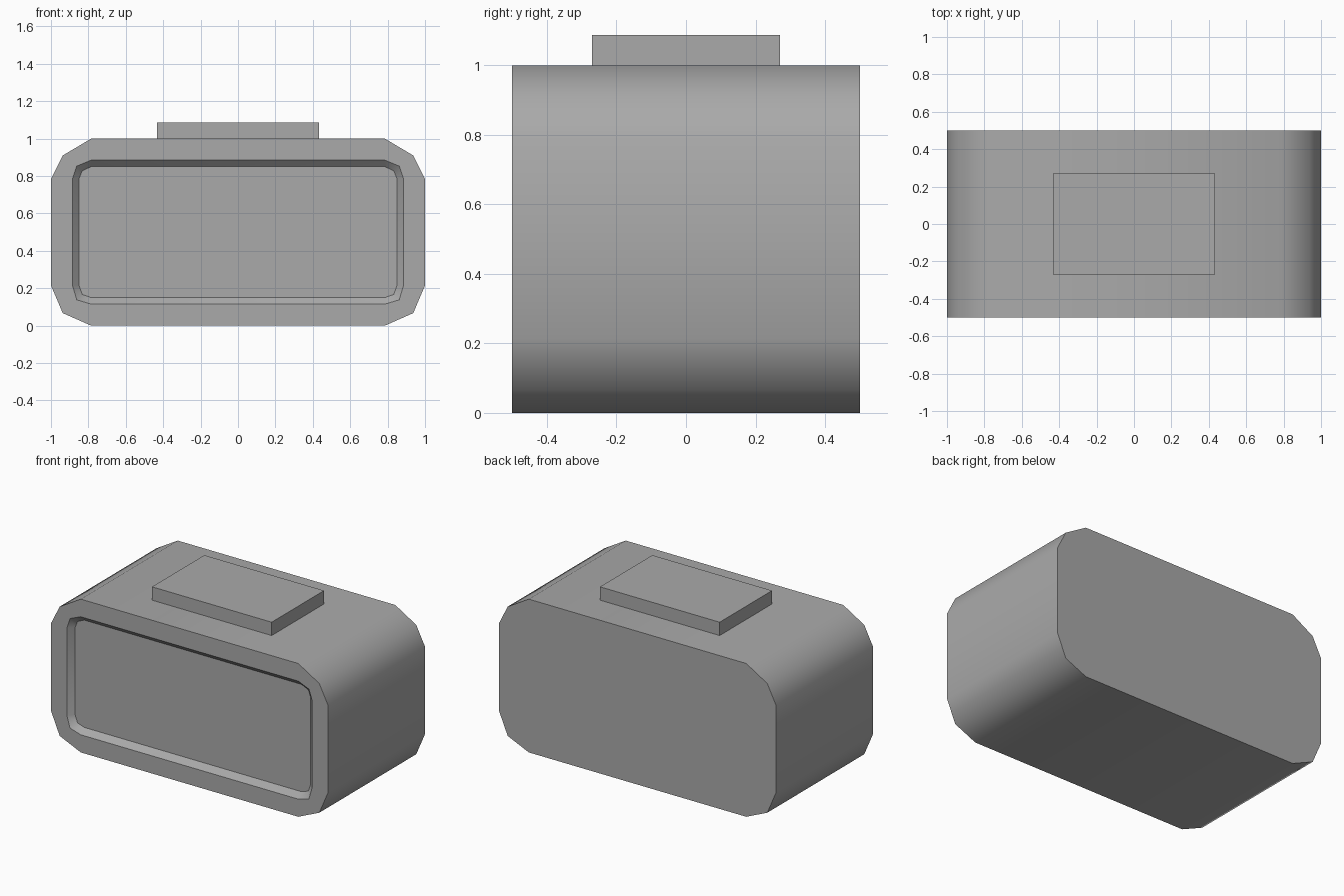
import bpy, bmesh

cube = bpy.data.objects.get("Cube")
if cube:
    bpy.data.objects.remove(cube, do_unlink=True)

grey = bpy.data.materials.new("grey")
grey.use_nodes = True
GREY = (0.4, 0.4, 0.4, 1)
grey.diffuse_color = GREY
grey.node_tree.nodes["Principled BSDF"].inputs["Base Color"].default_value = GREY


def finish(bm, name):
    bmesh.ops.recalc_face_normals(bm, faces=bm.faces)
    mesh = bpy.data.meshes.new(name)
    bm.to_mesh(mesh)
    bm.free()
    mesh.materials.append(grey)
    obj = bpy.data.objects.new(name, mesh)
    bpy.context.collection.objects.link(obj)
    return obj


def ring(bm, half, top, bottom, y):
    """Rectangle with two-segment corners; top and bottom are the corner mid points."""
    c, m = 0.785, 0.5
    right = [(c, m - half + 0.5), (bottom[0], bottom[1]), (half, 1 - c),
             (half, c), top, (c, m + half - 0.5)]
    right[0] = (c, 1 - half)
    right[-1] = (c, half)
    loop = right + [(-x, z) for x, z in reversed(right)]
    return [bm.verts.new((x, y, z)) for x, z in loop]


# Body: back cap, side walls, front rim, sloped recess wall, recessed panel
bm = bmesh.new()
outer, lip, floor = (1.0, (0.937, 0.91), (0.937, 0.067)), \
    (0.885, (0.862, 0.853), (0.862, 0.138)), (0.85, (0.833, 0.828), (0.833, 0.167))
rings = [ring(bm, *outer, 0.5), ring(bm, *outer, -0.5),
         ring(bm, *lip, -0.5), ring(bm, *floor, -0.465)]
bm.faces.new(rings[0])
bm.faces.new(rings[-1])
for a, b in zip(rings, rings[1:]):
    for i in range(len(a)):
        j = (i + 1) % len(a)
        bm.faces.new((a[i], a[j], b[j], b[i])).smooth = True
# Keep ring outlines crisp, corners round
for loop in rings:
    for i, v in enumerate(loop):
        bm.edges.get((v, loop[i - 1])).smooth = False
finish(bm, "body")

# Raised plate on top
bm = bmesh.new()
bmesh.ops.create_cube(bm, size=1)
bmesh.ops.scale(bm, vec=(0.864, 0.54, 0.087), verts=bm.verts)
bmesh.ops.translate(bm, vec=(0, 0, 1.0435), verts=bm.verts)
finish(bm, "top_plate")
